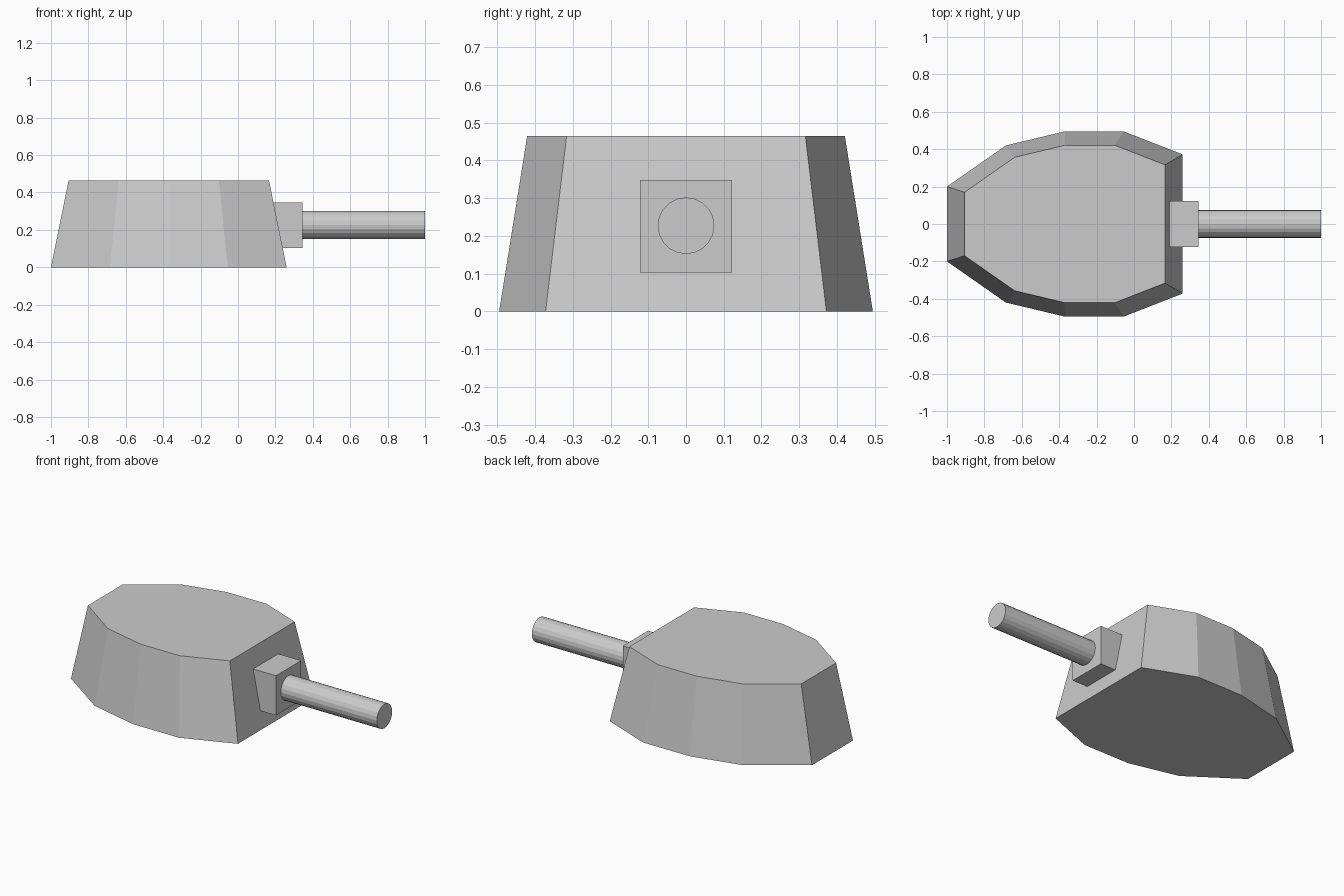
import bpy, bmesh
from math import pi

if "Cube" in bpy.data.objects:
    bpy.data.objects.remove(bpy.data.objects["Cube"])

HEIGHT, TAPER, MID_X = 0.465, 0.85, -0.37

# Turret shell: mirrored half outline, tapered towards the roof
half = [(-1.0, 0.2), (-0.685, 0.42), (-0.37, 0.495), (-0.055, 0.495), (0.26, 0.372)]
outline = [(x, -y) for x, y in half] + [(x, y) for x, y in reversed(half)]

bm = bmesh.new()
lower = [bm.verts.new((x, y, 0)) for x, y in outline]
upper = [bm.verts.new((MID_X + (x - MID_X) * TAPER, y * TAPER, HEIGHT)) for x, y in outline]
bm.faces.new(lower[::-1])
bm.faces.new(upper)
n = len(outline)
for i in range(n):
    j = (i + 1) % n
    bm.faces.new((lower[i], lower[j], upper[j], upper[i]))
bmesh.ops.recalc_face_normals(bm, faces=bm.faces)
mesh = bpy.data.meshes.new("turret_shell")
bm.to_mesh(mesh)
bm.free()
bpy.context.collection.objects.link(bpy.data.objects.new("turret_shell", mesh))

# Gun mount block, partly sunk into the sloped front plate
bpy.ops.mesh.primitive_cube_add(size=0.245, location=(0.2225, 0, 0.225))
bpy.context.object.name = "gun_mount"

# Barrel
start, end = 0.335, 1.0
bpy.ops.mesh.primitive_cylinder_add(vertices=20, radius=0.075, depth=end - start,
                                    location=((start + end) / 2, 0, 0.227),
                                    rotation=(0, pi / 2, 0))
bpy.context.object.name = "gun_barrel"
